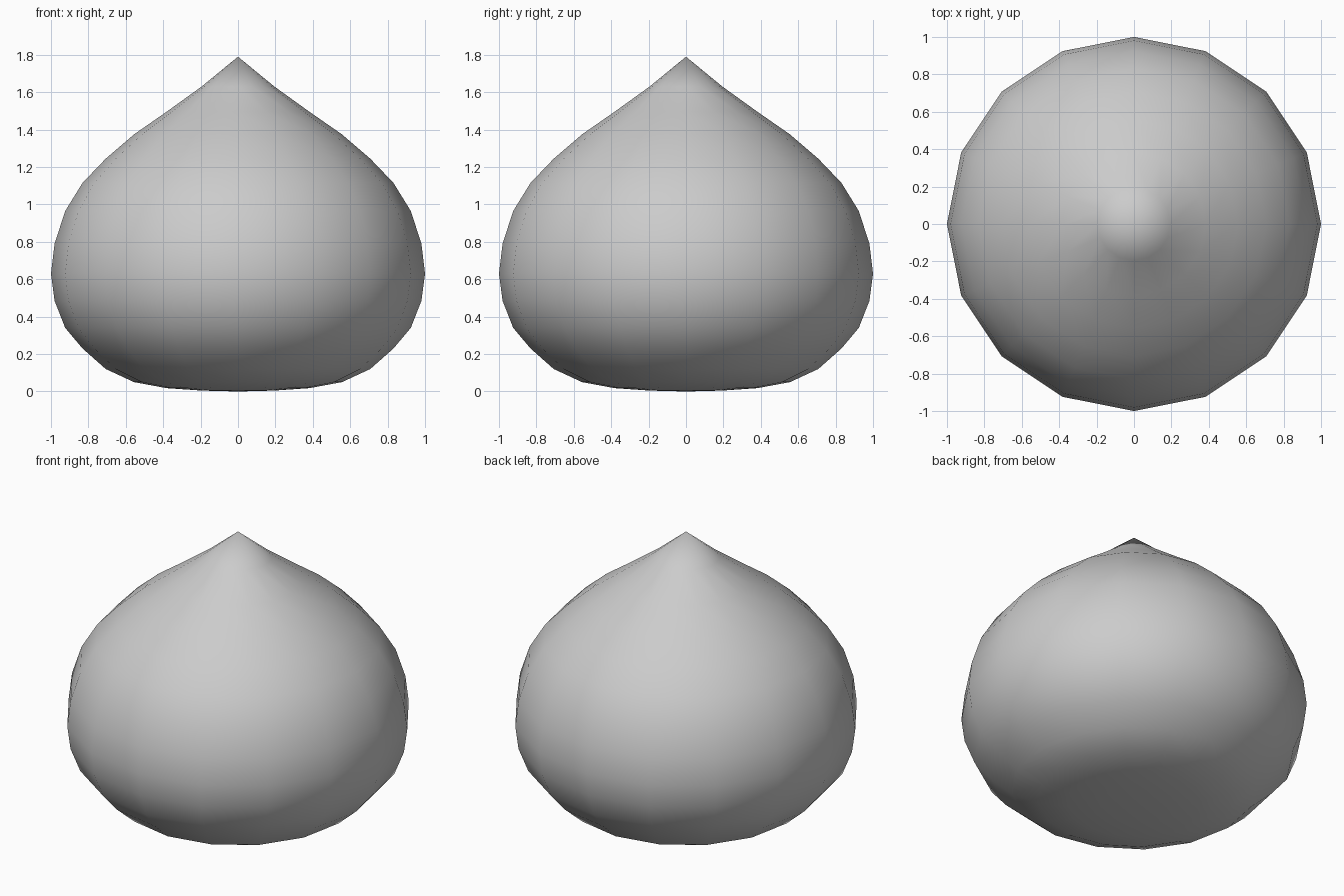
import bpy, bmesh, math

if "Cube" in bpy.data.objects:
    bpy.data.objects.remove(bpy.data.objects["Cube"])

# Ring heights from tip to base; radii follow a 16-ring sphere
heights = [1.79, 1.63, 1.495, 1.375, 1.245, 1.115, 0.965, 0.79, 0.63,
           0.485, 0.34, 0.23, 0.12, 0.05, 0.018, 0.005, 0.0]
N = 16

# Pointed drop body: a sphere whose rings are moved to the profile heights
bm = bmesh.new()
bmesh.ops.create_uvsphere(bm, u_segments=N, v_segments=N, radius=1)
for v in bm.verts:
    ring = round(math.acos(max(-1, min(1, v.co.z))) / math.pi * N)
    v.co.z = heights[ring]
for f in bm.faces:
    f.smooth = True
bmesh.ops.recalc_face_normals(bm, faces=bm.faces)

mesh = bpy.data.meshes.new("drop_body")
bm.to_mesh(mesh)
bm.free()
bpy.context.collection.objects.link(bpy.data.objects.new("drop_body", mesh))
